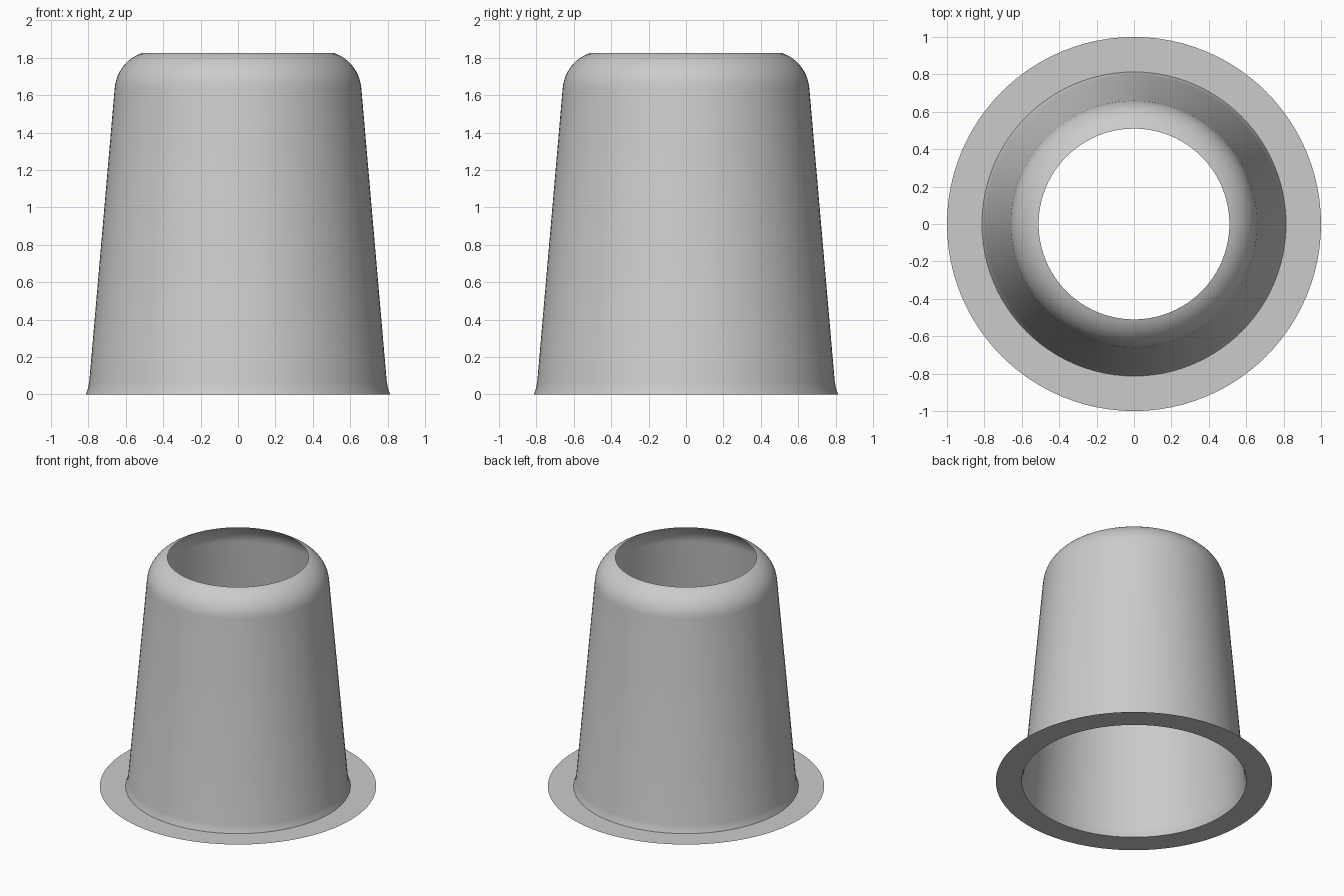
import bpy
import bmesh
from math import sin, cos, pi, radians

cube = bpy.data.objects.get("Cube")
if cube:
    bpy.data.objects.remove(cube, do_unlink=True)

SEGMENTS = 96

grey = bpy.data.materials.new("plain grey")
grey.use_nodes = True
colour = (0.6, 0.6, 0.6, 1)
grey.diffuse_color = colour
grey.node_tree.nodes["Principled BSDF"].inputs["Base Color"].default_value = colour


def lathe(name, profile):
    """Revolve a bottom-to-top (radius, height) profile into an open shell."""
    bm = bmesh.new()
    rings = [[bm.verts.new((r * cos(2 * pi * i / SEGMENTS), r * sin(2 * pi * i / SEGMENTS), z))
              for i in range(SEGMENTS)] for r, z in profile]
    for low, high in zip(rings, rings[1:]):
        for i in range(SEGMENTS):
            j = (i + 1) % SEGMENTS
            bm.faces.new((low[i], low[j], high[j], high[i]))
    mesh = bpy.data.meshes.new(name)
    bm.to_mesh(mesh)
    bm.free()
    mesh.materials.append(grey)
    obj = bpy.data.objects.new(name, mesh)
    bpy.context.collection.objects.link(obj)
    bpy.ops.object.select_all(action="DESELECT")
    obj.select_set(True)
    bpy.context.view_layer.objects.active = obj
    bpy.ops.object.shade_smooth_by_angle(angle=radians(40))
    return obj


# Flat flange around the foot
lathe("base_flange", [(1, 0), (0.813, 0)])

# Tapered wall with a flared foot and a rounded, open shoulder
radius, start, end = 0.217, radians(5), radians(72)
shoulder = []
for k in range(13):
    a = start + (end - start) * k / 12
    shoulder.append((0.443 + radius * cos(a), 1.62 + radius * sin(a)))
lathe("tapered_sleeve", [(0.813, 0), (0.803, 0.03), (0.796, 0.06)] + shoulder)
